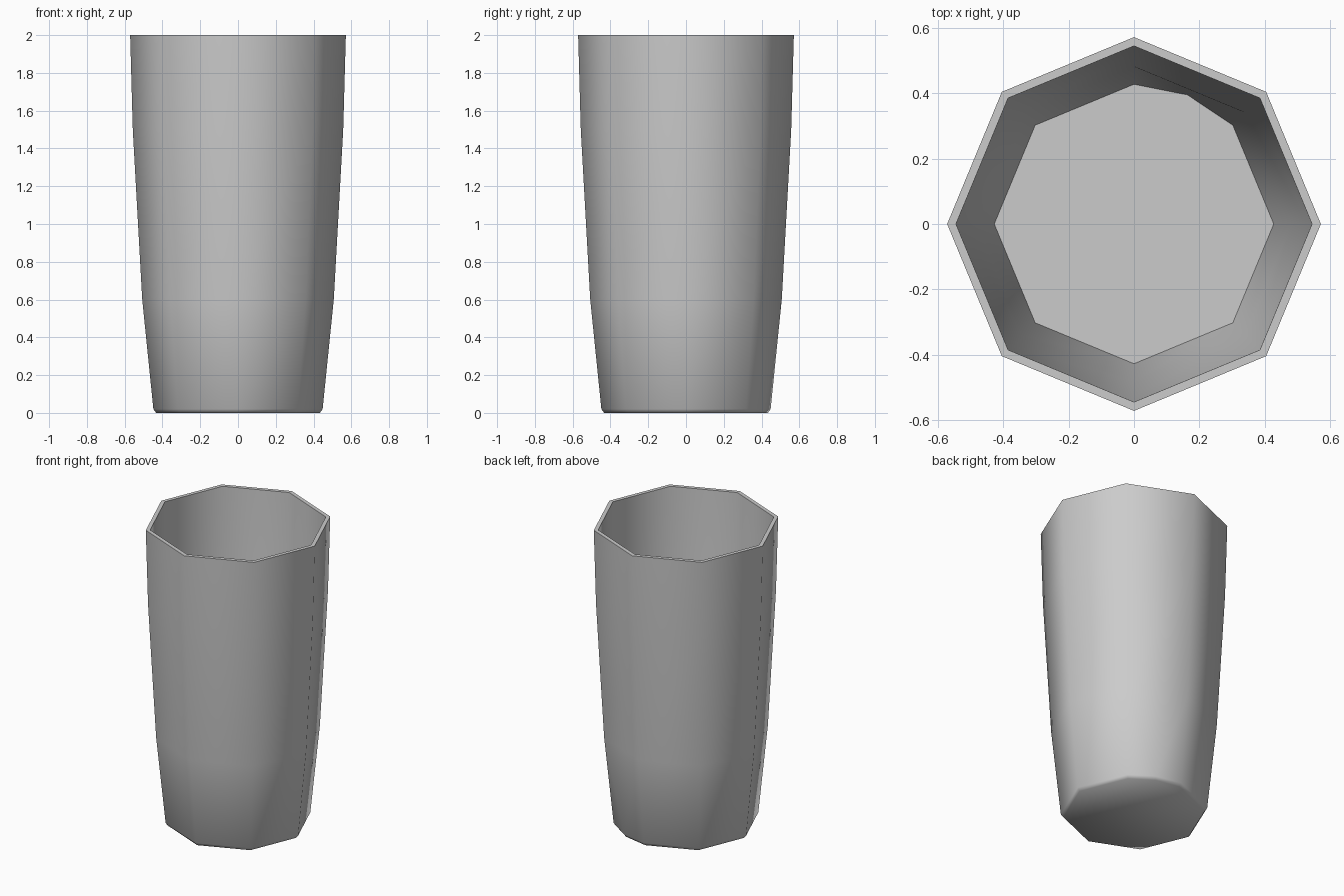
import bpy, bmesh, math

if "Cube" in bpy.data.objects:
    bpy.data.objects.remove(bpy.data.objects["Cube"])

SIDES = 8
# Profile (radius, height, has extra corner): base, outer wall, rim, inner wall, floor
PROFILE = [
    (0.433, 0.0, True), (0.448, 0.02, True), (0.507, 0.6, False),
    (0.557, 1.5, False), (0.571, 2.0, False),
    (0.544, 2.0, False), (0.530, 1.5, False), (0.481, 0.6, False),
    (0.427, 0.03, True),
]

bm = bmesh.new()


def ring(r, z, extra):
    """Octagon of corners, plus an optional extra corner in the back-right side."""
    def vert(a):
        return bm.verts.new((r * math.cos(a), r * math.sin(a), z))
    corners = [vert(math.tau * i / SIDES) for i in range(SIDES)]
    mid = vert(math.tau * 1.5 / SIDES) if extra else None
    return corners, mid


def bridge(lower, upper):
    (a, am), (b, bm_) = lower, upper
    for i in range(SIDES):
        j = (i + 1) % SIDES
        if i == 1 and am and bm_:
            bm.faces.new((a[i], am, bm_, b[i]))
            bm.faces.new((am, a[j], b[j], bm_))
        elif i == 1 and am:
            bm.faces.new((a[i], am, b[i]))
            bm.faces.new((am, b[j], b[i]))
            bm.faces.new((am, a[j], b[j]))
        elif i == 1 and bm_:
            bm.faces.new((a[i], bm_, b[i]))
            bm.faces.new((a[i], a[j], bm_))
            bm.faces.new((a[j], b[j], bm_))
        else:
            bm.faces.new((a[i], a[j], b[j], b[i]))


def cap(r):
    c, m = r
    return bm.faces.new(c[:2] + ([m] if m else []) + c[2:])


# Cup walls, then base and inner floor
rings = [ring(*p) for p in PROFILE]
for lo, hi in zip(rings, rings[1:]):
    bridge(lo, hi)
cap(rings[0])
cap(rings[-1])
bmesh.ops.recalc_face_normals(bm, faces=bm.faces)

mesh = bpy.data.meshes.new("cup")
bm.to_mesh(mesh)
bm.free()
cup = bpy.data.objects.new("cup", mesh)
bpy.context.collection.objects.link(cup)
bpy.context.view_layer.objects.active = cup
cup.select_set(True)
bpy.ops.object.shade_smooth_by_angle(angle=math.radians(60))
